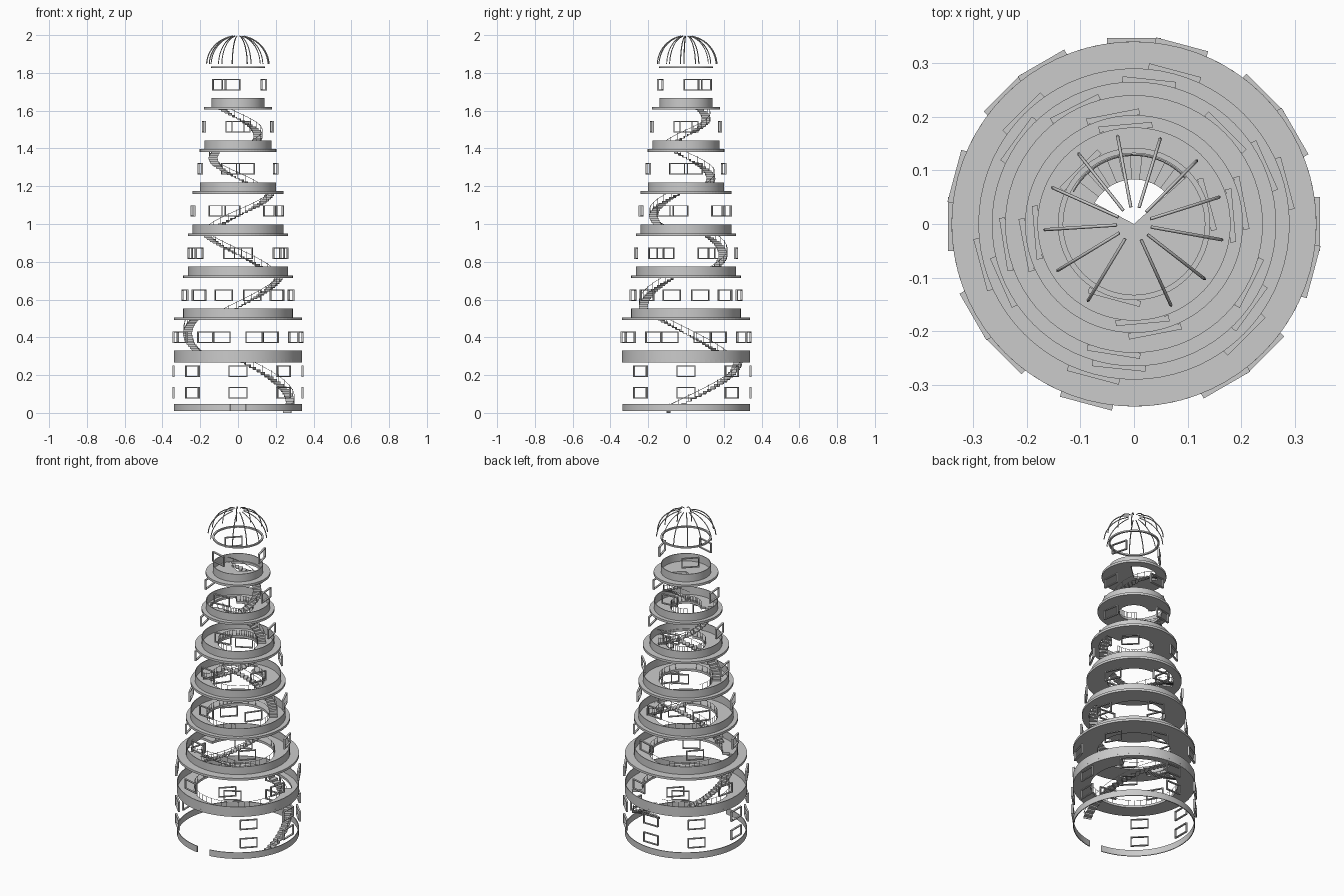
import bpy, bmesh
from math import sin, cos, pi, radians
from mathutils import Matrix, Vector

if "Cube" in bpy.data.objects:
    bpy.data.objects.remove(bpy.data.objects["Cube"])

grey = bpy.data.materials.new("plain grey")
grey.diffuse_color = (0.6, 0.6, 0.6, 1)
grey.use_nodes = True
grey.node_tree.nodes["Principled BSDF"].inputs["Base Color"].default_value = grey.diffuse_color


def finish(name, bm):
    bmesh.ops.recalc_face_normals(bm, faces=bm.faces)
    me = bpy.data.meshes.new(name)
    bm.to_mesh(me)
    bm.free()
    me.materials.append(grey)
    ob = bpy.data.objects.new(name, me)
    bpy.context.collection.objects.link(ob)
    return ob


def polar(r, a, z):
    return Vector((r * cos(a), r * sin(a), z))


def sector(bm, r0, r1, a0, a1, z0, z1, n=64):
    """Flat faces of a ring sector, made solid; degrees for angles."""
    n = max(1, round(n * (a1 - a0) / 360))
    part = bmesh.new()
    for i in range(n):
        a = radians(a0 + (a1 - a0) * i / n)
        b = radians(a0 + (a1 - a0) * (i + 1) / n)
        pts = [polar(r1, a, z0), polar(r1, b, z0), polar(r0, b, z0), polar(r0, a, z0)]
        if r0 == 0:
            pts.pop()
        part.faces.new([part.verts.new(p) for p in pts])
    solidify_into(bm, part, z1 - z0)


def solidify_into(bm, part, h):
    bmesh.ops.remove_doubles(part, verts=part.verts, dist=1e-5)
    res = bmesh.ops.extrude_face_region(part, geom=part.faces[:], use_keep_orig=True)
    top = [g for g in res["geom"] if isinstance(g, bmesh.types.BMVert)]
    bmesh.ops.translate(part, verts=top, vec=(0, 0, h))
    bmesh.ops.recalc_face_normals(part, faces=part.faces)
    me = bpy.data.meshes.new("part")
    part.to_mesh(me)
    part.free()
    bm.from_mesh(me)
    bpy.data.meshes.remove(me)


def box(bm, m, size, at):
    bmesh.ops.create_cube(bm, size=1, matrix=m @ Matrix.Translation(at) @ Matrix.Diagonal((*size, 1)))


def rod(name, paths, radius):
    cu = bpy.data.curves.new(name, 'CURVE')
    cu.dimensions = '3D'
    cu.bevel_depth = radius
    cu.bevel_resolution = 0
    cu.use_fill_caps = True
    for pts in paths:
        sp = cu.splines.new('POLY')
        sp.points.add(len(pts) - 1)
        for p, q in zip(sp.points, pts):
            p.co = (*q, 1)
    cu.materials.append(grey)
    bpy.context.collection.objects.link(bpy.data.objects.new(name, cu))


def arc(r, a0, a1, z0, z1, n=40):
    return [polar(r, radians(a0 + (a1 - a0) * i / n), z0 + (z1 - z0) * i / n) for i in range(n + 1)]


def windows(name, r, z, angles):
    """Open rectangular frames facing outwards."""
    bm = bmesh.new()
    for a in angles:
        m = Matrix.Rotation(radians(a), 4, 'Z') @ Matrix.Translation((r, 0, z))
        for s in (-1, 1):
            box(bm, m, (0.011, 0.1, 0.005), (0, 0, s * 0.0275))
            box(bm, m, (0.011, 0.005, 0.05), (0, s * 0.0475, 0))
    finish(name, bm)


def stairs(name, r, a0, a1, z0, z1):
    """Spiral flight of treads with risers and slim rails."""
    n = 22
    bm = bmesh.new()
    da, dz = (a1 - a0) / n, (z1 - z0) / n
    posts = []
    for i in range(n):
        a, z = a0 + da * i, z0 + dz * i
        sector(bm, r - 0.047, r, a, a + da, z + dz - 0.004, z + dz, 120)
        sector(bm, r - 0.047, r, a, a + da * 0.15, z, z + dz - 0.004, 120)
        if i % 2 == 0:
            t = radians(a + da / 2)
            posts += [[polar(q, t, z + dz), polar(q, t, z + dz * 1.5 + 0.03)] for q in (r - 0.002,)]
    finish(name, bm)
    rod(name + "_rail", [arc(r - 0.002, a0, a1, z0 + 0.035, z1 + 0.035)] + posts, 0.0013)


# radius of slab, radius of low wall, underside height
LEVELS = [(0.34, 0.34, 0.268), (0.34, 0.29, 0.491), (0.29, 0.265, 0.714), (0.265, 0.24, 0.937),
          (0.24, 0.202, 1.160), (0.203, 0.178, 1.382), (0.18, 0.14, 1.605)]
# outer radius, start and end angle of each flight
FLIGHTS = [(0.30, -20, 92), (0.29, 127, 215), (0.25, 247, 350), (0.22, 30, 155),
           (0.195, 210, 360), (0.155, 37, 220), (0.13, -65, 152)]
# window count and first angle above each floor
WINDOWS = [(8, 30), (6, 15), (6, 24), (5, 45), (4, 11), (4, 5), (3, 15)]

# base ring with doorway
base = bmesh.new()
sector(base, 0.335, 0.34, -83, 263, 0.01, 0.048, 72)
finish("base_ring", base)
for row, z in enumerate((0.107, 0.22)):
    windows("ground_windows_%d" % row, 0.341, z, [a for a in range(0, 360, 45) if a != 270])

floor_z = 0.0
for i, ((rs, rw, z), (r, a0, a1)) in enumerate(zip(LEVELS, FLIGHTS)):
    stairs("stairs_%d" % i, r, a0, a1, floor_z, z + 0.013)
    floor_z = z + 0.014
    # floor slab with central well and stair opening
    last = i == len(LEVELS) - 1
    hole = 0 if last else FLIGHTS[i + 1][0] - 0.047
    cut = a0 + (a1 - a0) * 0.5
    bm = bmesh.new()
    part = bmesh.new()
    n = 72
    open_n = round((a1 - cut) / 360 * n)
    for k in range(n):
        t0 = radians(a1 - (k + 0) * 360 / n)
        t1 = radians(a1 - (k + 1) * 360 / n)
        for q0, q1 in ((hole, r), (r, rs)):
            if q1 == r and k < open_n:
                continue
            pts = [polar(q0, t0, z), polar(q1, t0, z), polar(q1, t1, z), polar(q0, t1, z)]
            if q0 == 0:
                pts.pop()
            part.faces.new([part.verts.new(p) for p in pts])
    solidify_into(bm, part, 0.014)
    finish("floor_%d" % (i + 1), bm)
    # low wall
    bm = bmesh.new()
    sector(bm, rw - 0.004, rw, 0, 360, floor_z, floor_z + 0.047, 72)
    ob = finish("low_wall_%d" % (i + 1), bm)
    # railing round the well
    if not last:
        end = a1 + 360 - open_n * 5
        paths = [arc(hole + 0.002, a1, end, floor_z + 0.033, floor_z + 0.033, 60)]
        for k in range(0, 41):
            t = radians(a1 + (end - a1) * k / 40)
            paths.append([polar(hole + 0.002, t, floor_z), polar(hole + 0.002, t, floor_z + 0.033)])
        rod("well_railing_%d" % (i + 1), paths, 0.0013)
    # window frames
    count, first = WINDOWS[i]
    wr = LEVELS[i + 1][0] if not last else 0.14
    windows("windows_%d" % (i + 1), wr + 0.001, z + 0.132, [first + 360 * k / count for k in range(count)])

# dome ring and open ribs
bm = bmesh.new()
sector(bm, 0.132, 0.142, 0, 360, 1.825, 1.834, 64)
finish("dome_ring", bm)
ribs = []
for k in range(13):
    a = 17.5 + k * 360 / 13
    if 255 < a < 275:
        continue
    ribs.append([polar(0.167 * cos(t), radians(a), 1.84 + 0.157 * sin(t))
                 for t in [radians(3 + 76 * j / 12) for j in range(13)]])
rod("dome_ribs", ribs, 0.003)

# smooth round walls, keep corners sharp
for ob in bpy.context.collection.objects:
    if ob.type == 'MESH' and ob.name.startswith(("low_wall", "base", "dome")):
        bpy.context.view_layer.objects.active = ob
        bpy.ops.object.select_all(action='DESELECT')
        ob.select_set(True)
        bpy.ops.object.shade_smooth_by_angle()
